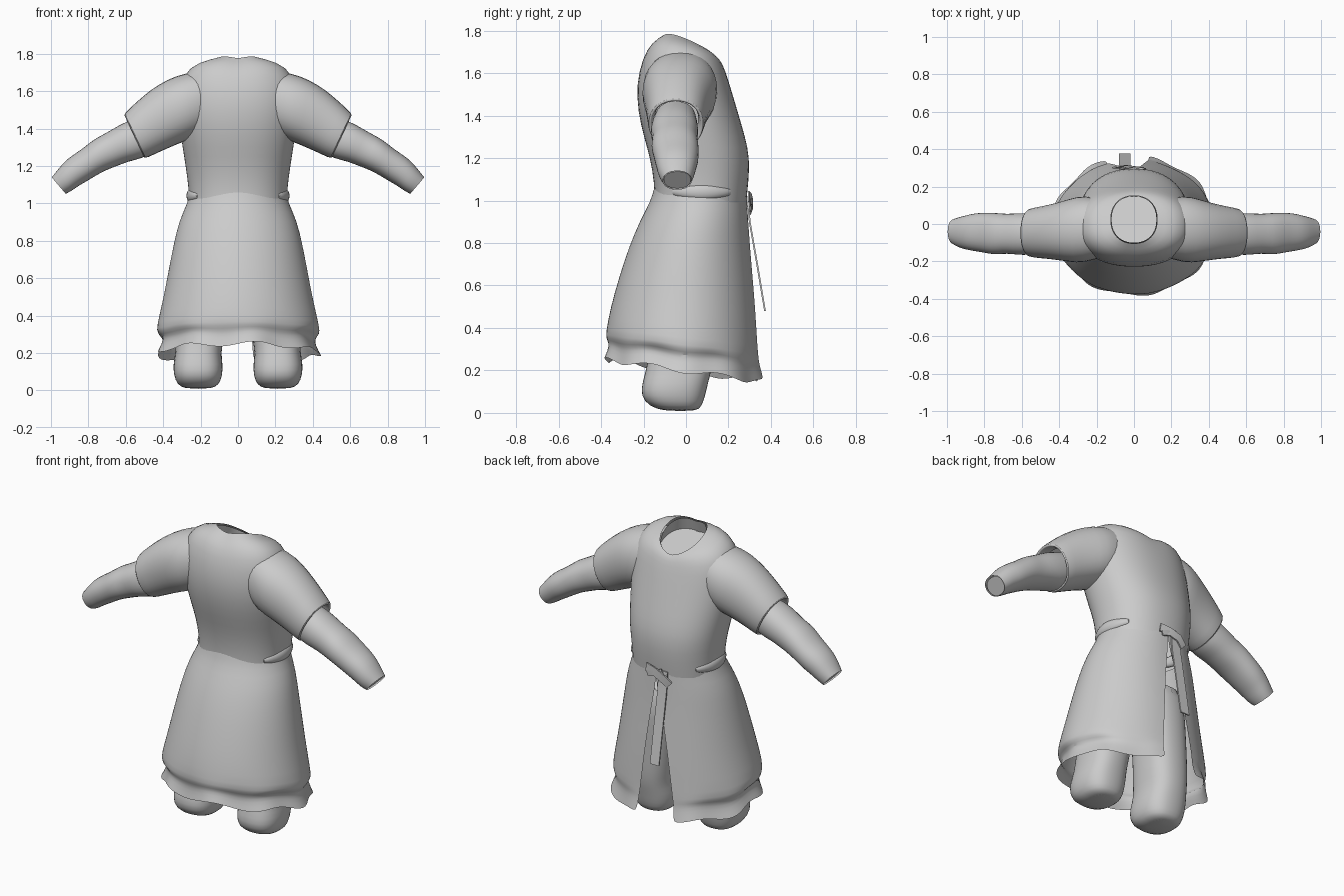
import bpy, math
from mathutils import Vector

if "Cube" in bpy.data.objects:
    bpy.data.objects.remove(bpy.data.objects["Cube"])

cloth = bpy.data.materials.new("grey cloth")
cloth.diffuse_color = (0.6, 0.6, 0.6, 1)
cloth.use_nodes = True
cloth.node_tree.nodes["Principled BSDF"].inputs["Base Color"].default_value = cloth.diffuse_color


def power(v, e):
    return math.copysign(abs(v) ** e, v)


def loft(name, rings, closed=True, caps=(False, False), subdivide=1, angle=60):
    """Skin a list of equal-length point rings."""
    n = len(rings[0])
    verts = [p for r in rings for p in r]
    faces = []
    for i in range(len(rings) - 1):
        for j in range(n if closed else n - 1):
            k = (j + 1) % n
            faces.append((i * n + j, i * n + k, (i + 1) * n + k, (i + 1) * n + j))
    if caps[0]:
        faces.append(tuple(reversed(range(n))))
    if caps[1]:
        faces.append(tuple(range((len(rings) - 1) * n, len(rings) * n)))
    mesh = bpy.data.meshes.new(name)
    mesh.from_pydata(verts, [], faces)
    mesh.materials.append(cloth)
    ob = bpy.data.objects.new(name, mesh)
    bpy.context.collection.objects.link(ob)
    if subdivide:
        mod = ob.modifiers.new("soften", 'SUBSURF')
        mod.levels = mod.render_levels = subdivide
    bpy.ops.object.select_all(action='DESELECT')
    ob.select_set(True)
    bpy.context.view_layer.objects.active = ob
    bpy.ops.object.shade_smooth_by_angle(angle=math.radians(angle))
    return ob


def body_ring(w, yf, yb, zf, zb, bump=0, n=28):
    """Horizontal ring, half width w, from yf to yb, height tilting zf to zb."""
    pts = []
    for j in range(n):
        t = -2 * math.pi * j / n
        u = (power(math.cos(t), 0.9) + 1) / 2
        pts.append((w * power(math.sin(t), 0.9), yf + (yb - yf) * u,
                    zf + (zb - zf) * u + bump * abs(math.sin(t))))
    return pts[::-1]


def tube_ring(side, top, bottom, y0, y1, n=16):
    """Ring across an arm; top and bottom are (x, z) points of its outline."""
    a, b = Vector((top[0], 0, top[1])), Vector((bottom[0], 0, bottom[1]))
    mid, half = (a + b) / 2, (a - b) / 2
    pts = []
    for j in range(n):
        t = 2 * math.pi * j / n
        p = mid + half * power(math.cos(t), 0.9)
        pts.append((side * p.x, (y0 + y1) / 2 + side * (y1 - y0) / 2 * power(math.sin(t), 0.9), p.z))
    return pts


# Torso, from waist to neckline
torso = [(.262, -.15, .285, .99, .99, 0), (.265, -.15, .295, 1.08, 1.08, 0),
         (.282, -.17, .302, 1.2, 1.2, 0), (.298, -.20, .28, 1.3, 1.3, 0),
         (.315, -.228, .25, 1.42, 1.40, 0), (.325, -.235, .212, 1.55, 1.53, 0),
         (.30, -.205, .185, 1.67, 1.61, .05), (.22, -.165, .168, 1.735, 1.645, .055),
         (.125, -.105, .152, 1.775, 1.66, .035)]
loft("torso", [body_ring(*r) for r in torso])
# Recessed lining closing the neck
loft("neck_lining", [body_ring(.12, -.10, .148, 1.77, 1.655, .03),
                     body_ring(.14, -.12, .15, 1.70, 1.60, .02)], caps=(False, True), subdivide=0)

# Skirt: (half width, front y, back y, front z, back z, slit width, ruffle)
skirt = [(.258, -.15, .285, 1.06, 1.06, 0, 0), (.27, -.165, .287, 1.0, 1.0, 0, 0),
         (.315, -.215, .292, .91, .91, .05, 0), (.345, -.27, .302, .78, .78, .3, 0),
         (.372, -.315, .315, .64, .64, .5, 0), (.40, -.355, .33, .5, .48, .7, 0),
         (.437, -.378, .342, .38, .29, .9, 0), (.435, -.376, .344, .35, .26, .93, .004),
         (.405, -.362, .345, .325, .235, .95, .006), (.41, -.365, .35, .295, .2, .97, .01),
         (.435, -.38, .362, .25, .145, 1, .014)]
rings = []
for w, yf, yb, zf, zb, slit, ruffle in skirt:
    start, end = math.asin(.08 * slit / w), 2 * math.pi - math.asin(.15 * slit / w)
    ring = []
    for j in range(49):
        t = start + (end - start) * j / 48
        wave = 1 + ruffle * 2 * math.sin(9 * t)
        u = (math.cos(t) * wave + 1) / 2
        ring.append((w * math.sin(t) * wave, yf + (yb - yf) * u,
                     zf + (zb - zf) * u + ruffle * math.sin(7 * t)))
    rings.append(ring)
loft("skirt", rings, closed=False)

# Sleeve outlines: top (x, z), bottom (x, z), y range
short = [((.14, 1.72), (.14, 1.40), -.17, .13), ((.29, 1.70), (.25, 1.34), -.215, .16),
         ((.38, 1.665), (.32, 1.315), -.205, .135), ((.47, 1.61), (.40, 1.28), -.192, .11),
         ((.56, 1.53), (.455, 1.255), -.185, .095), ((.617, 1.475), (.50, 1.235), -.18, .085),
         ((.605, 1.468), (.505, 1.25), -.165, .07), ((.54, 1.48), (.46, 1.29), -.15, .06)]
lower = [((.50, 1.47), (.42, 1.29), -.15, .05), ((.60, 1.44), (.515, 1.235), -.168, .06),
         ((.66, 1.405), (.58, 1.225), -.168, .06), ((.72, 1.37), (.64, 1.20), -.158, .055),
         ((.77, 1.345), (.71, 1.175), -.168, .062), ((.83, 1.295), (.77, 1.14), -.155, .062),
         ((.875, 1.265), (.82, 1.11), -.148, .06), ((.925, 1.23), (.855, 1.09), -.14, .05),
         ((.965, 1.18), (.89, 1.065), -.13, .04), ((.997, 1.14), (.92, 1.05), -.11, .028)]
# Trouser legs: (x0, x1, y0, y1, z)
leg = [(.14, .285, -.10, .05, .008), (.10, .325, -.175, .075, .03), (.082, .345, -.215, .092, .08),
       (.08, .348, -.208, .105, .14), (.09, .335, -.19, .122, .2), (.075, .335, -.175, .132, .28),
       (.06, .325, -.16, .14, .42), (.03, .305, -.15, .15, .62), (.01, .28, -.13, .16, .85)]
for side, tag in ((1, "right"), (-1, "left")):
    loft(tag + "_short_sleeve", [tube_ring(side, *r) for r in short], angle=75)
    loft(tag + "_lower_sleeve", [tube_ring(side, *r) for r in lower], subdivide=1)
    # Flat end of the sleeve, slightly set back
    end = tube_ring(side, (.985, 1.137), (.915, 1.057), -.105, .023)
    loft(tag + "_sleeve_end", [tube_ring(side, (.975, 1.15), (.90, 1.065), -.11, .028), end],
         caps=(False, True), subdivide=0)
    rings = []
    for x0, x1, y0, y1, z in leg:
        rings.append([(side * (x0 + x1) / 2 + (x1 - x0) / 2 * power(math.cos(t), .8),
                       (y0 + y1) / 2 + (y1 - y0) / 2 * power(math.sin(t), .8), z)
                      for t in [2 * math.pi * j / 20 for j in range(20)]])
    loft(tag + "_leg", rings, caps=(True, True))
    # Gathered belt fold at the hip
    rings = []
    for k in range(7):
        t = math.radians(50 + 13 * k)
        s = .02 + .02 * math.sin(math.pi * k / 6)
        c = Vector((side * .258 * math.sin(t), .07 + .22 * math.cos(t), 1.04))
        out = Vector((side * math.sin(t), math.cos(t), 0))
        rings.append([c + out * .022 * math.cos(a) + Vector((0, 0, s * math.sin(a)))
                      for a in [-side * 2 * math.pi * j / 8 for j in range(8)]])
    loft(tag + "_belt_fold", rings, caps=(True, True))


def strip(name, path, width, thick=.008):
    """Flat ribbon along a path of points, with its width across the path."""
    rings = []
    for i, p in enumerate(path):
        d = Vector(path[min(i + 1, len(path) - 1)]) - Vector(path[max(i - 1, 0)])
        across = d.cross(Vector((0, 1, 0))).normalized() * width / 2
        out = across.cross(d).normalized() * thick / 2
        p = Vector(p)
        rings.append([p - across - out, p + across - out, p + across + out, p - across + out])
    loft(name, rings, caps=(True, True), subdivide=0, angle=30)


# Tied ribbon above the slit
strip("ribbon_tail", [(-.05, .29, 1.02), (-.05, .30, .9), (-.05, .335, .7), (-.05, .372, .48)], .06)
strip("ribbon_knot", [(.06, .295, 1.02), (.0, .305, 1.01), (-.06, .312, .985), (-.1, .3, .95)], .05)
strip("ribbon_loop", [(.05, .30, .985), (.0, .305, 1.0), (-.05, .3, 1.02)], .03)
